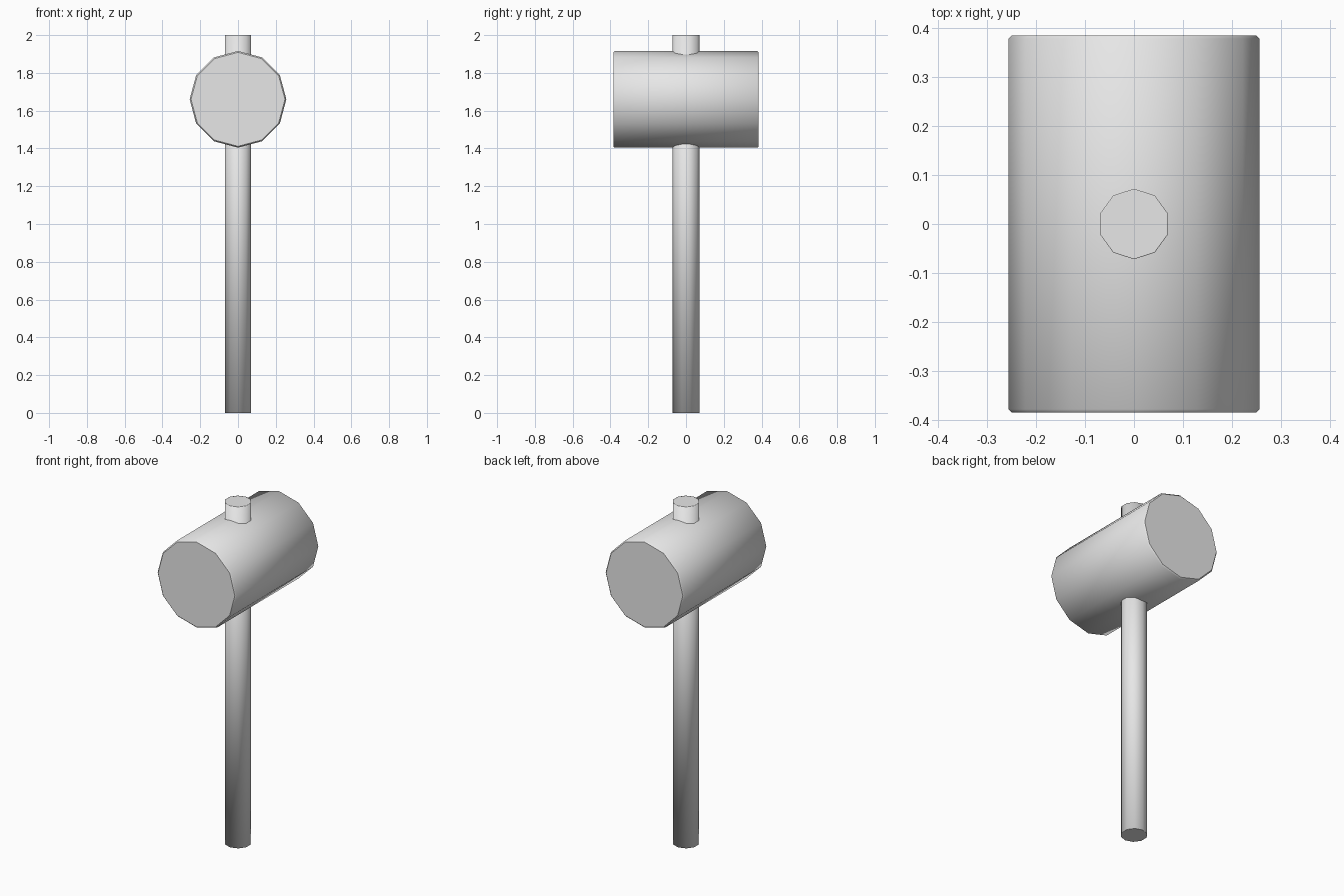
import bpy
import bmesh
from math import pi
from mathutils import Matrix

cube = bpy.data.objects.get("Cube")
if cube:
    bpy.data.objects.remove(cube, do_unlink=True)

GREY = (0.8, 0.8, 0.8, 1)
grey = bpy.data.materials.new("plain_grey")
grey.use_nodes = True
grey.diffuse_color = GREY
grey.node_tree.nodes["Principled BSDF"].inputs["Base Color"].default_value = GREY


def cylinder(name, sides, radius, length, centre_z, turn, chamfer=0):
    """Smooth-sided cylinder with flat caps and a corner towards local +Y."""
    bm = bmesh.new()
    bmesh.ops.create_cone(bm, cap_ends=True, segments=sides, radius1=radius,
                          radius2=radius, depth=length)
    # put a corner exactly on the local Y axis
    corner = bm.verts[:][0].co
    angle = corner.to_2d().angle_signed((0, 1))
    bmesh.ops.rotate(bm, verts=bm.verts, cent=(0, 0, 0),
                     matrix=Matrix.Rotation(-angle, 3, 'Z'))
    caps = [f for f in bm.faces if abs(f.normal.z) > 0.9]
    if chamfer:
        rims = list({e for f in caps for e in f.edges})
        bmesh.ops.bevel(bm, geom=rims, offset=chamfer, segments=1,
                        affect='EDGES')
    else:
        # thin rim lets the side shading roll over the end
        bmesh.ops.inset_individual(bm, faces=caps, thickness=0.002)
    bm.normal_update()
    for f in bm.faces:
        f.smooth = len(f.verts) == 4
    bm.transform(Matrix.Translation((0, 0, centre_z)) @ turn)
    mesh = bpy.data.meshes.new(name)
    bm.to_mesh(mesh)
    bm.free()
    mesh.materials.append(grey)
    obj = bpy.data.objects.new(name, mesh)
    bpy.context.collection.objects.link(obj)
    return obj


# Handle: ten-sided shaft running right through the head
cylinder("handle", 10, 0.072, 2.0, 1.0, Matrix.Identity(4))

# Head: twelve-sided drum lying front to back, with chamfered rims
cylinder("mallet_head", 12, 0.256, 0.77, 1.66,
         Matrix.Rotation(pi / 2, 4, 'X'), chamfer=0.007)
